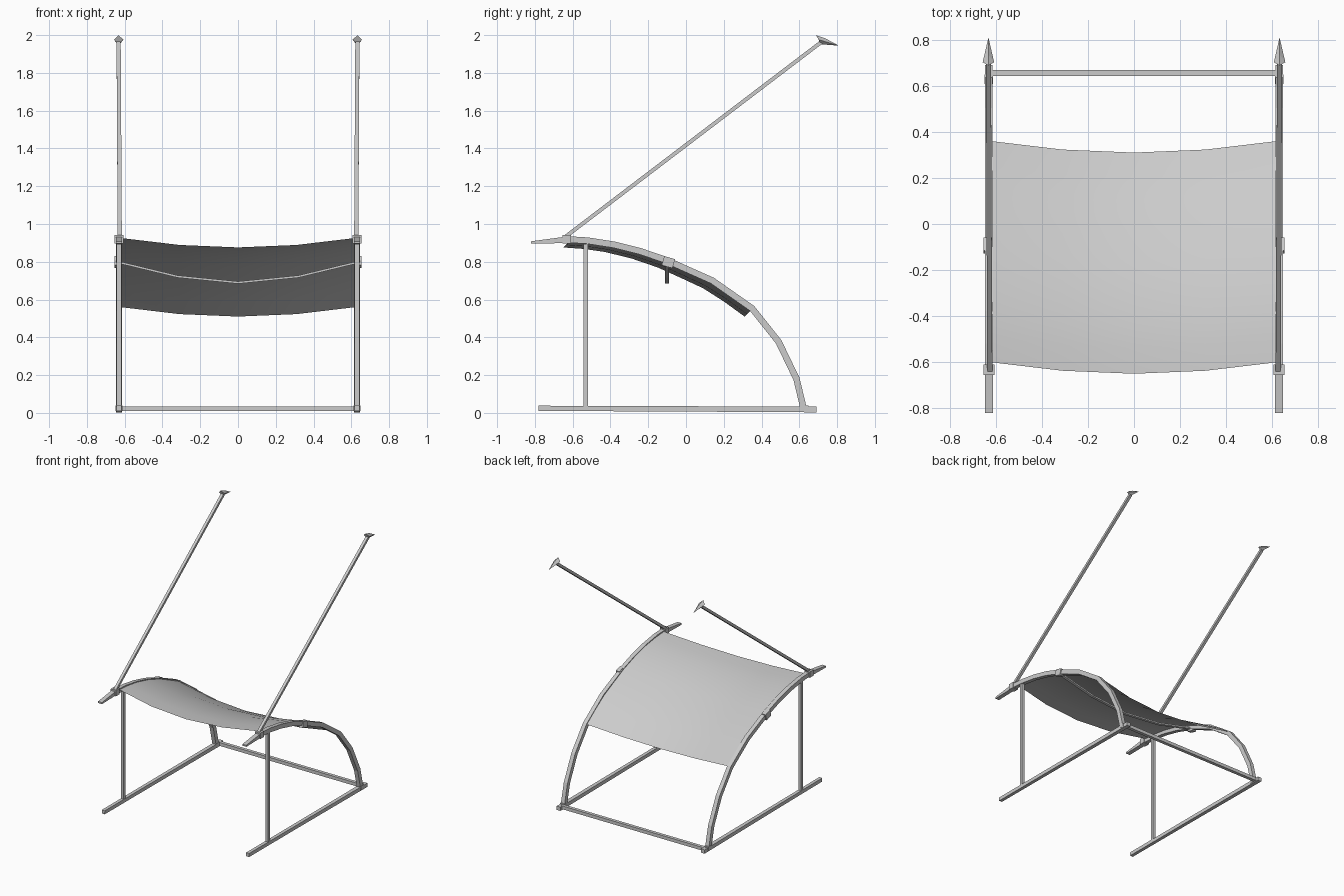
import bpy, bmesh
from mathutils import Vector

if "Cube" in bpy.data.objects:
    bpy.data.objects.remove(bpy.data.objects["Cube"])


def make(name, verts, faces, smooth=False):
    me = bpy.data.meshes.new(name)
    me.from_pydata([tuple(v) for v in verts], [], faces)
    bm = bmesh.new()
    bm.from_mesh(me)
    bmesh.ops.recalc_face_normals(bm, faces=bm.faces)
    bm.to_mesh(me)
    bm.free()
    if smooth:
        me.shade_smooth()
    ob = bpy.data.objects.new(name, me)
    bpy.context.collection.objects.link(ob)
    return ob


def bar(name, pts, sizes, side):
    """Sweep a rectangle along pts; side = width axis, sizes = (width, height) per point."""
    pts = [Vector(p) for p in pts]
    side = Vector(side)
    if isinstance(sizes, tuple):
        sizes = [sizes] * len(pts)
    n, verts, faces = len(pts), [], []
    for i, p in enumerate(pts):
        t = (pts[min(i + 1, n - 1)] - pts[max(i - 1, 0)]).normalized()
        up = side.cross(t).normalized()
        w, h = sizes[i]
        verts += [p + side * w / 2 * a + up * h / 2 * b
                  for a, b in ((-1, -1), (1, -1), (1, 1), (-1, 1))]
    for i in range(n - 1):
        for k in range(4):
            a, b = i * 4 + k, i * 4 + (k + 1) % 4
            faces.append((a, b, b + 4, a + 4))
    faces += [(0, 1, 2, 3), tuple(range(4 * n - 4, 4 * n))]
    return make(name, verts, faces)


X, Y = (1, 0, 0), (0, 1, 0)
# side profile of the curved rail (y, z)
ARC = [(-0.655, 0.92), (-0.52, 0.912), (-0.38, 0.89), (-0.24, 0.855), (-0.10, 0.807),
       (0.14, 0.70), (0.35, 0.553), (0.49, 0.377), (0.585, 0.18), (0.622, 0.025)]

for s, label in ((-1, "left"), (1, "right")):
    x = 0.63 * s
    # ground rail, post and curved rail
    bar("base_rail_" + label, [(x, -0.78, 0.024), (x, -0.18, 0.022), (x, 0.69, 0.018)],
        [(0.026, 0.028), (0.028, 0.028), (0.032, 0.03)], X)
    bar("front_post_" + label, [(x, -0.53, 0.03), (x, -0.53, 0.895)], (0.024, 0.024), X)
    bar("curved_rail_" + label, [(x, y, z) for y, z in ARC], (0.032, 0.034), X)
    # handle with joint block
    bar("handle_" + label, [(x, -0.65, 0.915), (x, -0.82, 0.902)],
        [(0.034, 0.032), (0.034, 0.013)], X)
    bar("handle_block_" + label, [(x, -0.655, 0.919), (x, -0.61, 0.919)], (0.048, 0.046), X)
    # clamp holding the cross brace
    bar("brace_clamp_" + label, [(0.638 * s, -0.122, 0.806), (0.638 * s, -0.065, 0.79)],
        (0.032, 0.05), X)
    bar("rear_joint_" + label, [(x, 0.607, 0.025), (x, 0.648, 0.025)], (0.036, 0.028), X)
    # slanted pole
    bar("pole_" + label, [(0.626 * s, -0.635, 0.935), (0.632 * s, 0.715, 1.962)],
        (0.022, 0.02), X)
    # four-sided spike on the pole end
    px, r = 0.632 * s, 0.025
    make("pole_spike_" + label,
         [(px - r, 0.702, 1.976), (px, 0.688, 1.999), (px + r, 0.702, 1.976),
          (px, 0.708, 1.952), (px, 0.81, 1.944), (px, 0.735, 1.984)],
         [(0, 1, 2, 3), (0, 1, 5), (1, 2, 5), (0, 5, 4), (5, 2, 4), (2, 3, 4), (3, 0, 4)])

# rear ground bar
bar("rear_crossbar", [(-0.63, 0.655, 0.022), (0.63, 0.655, 0.022)], (0.026, 0.026), Y)

# sagging brace under the seat
bar("seat_brace", [(-0.63, -0.10, 0.797), (-0.32, -0.10, 0.722), (0, -0.10, 0.69),
                   (0.32, -0.10, 0.722), (0.63, -0.10, 0.797)], (0.022, 0.012), Y)

# slung fabric seat
rows = [(-0.60, 0.926), (-0.49, 0.918), (-0.38, 0.902), (-0.24, 0.868), (-0.10, 0.82),
        (0.02, 0.766), (0.14, 0.71), (0.25, 0.64), (0.36, 0.56)]
cols = [(-0.622, 0), (-0.31, 0.037), (0, 0.05), (0.31, 0.037), (0.622, 0)]
nc = len(cols)
make("fabric_seat", [(x, y - d, z - d) for y, z in rows for x, d in cols],
     [(r * nc + c, r * nc + c + 1, (r + 1) * nc + c + 1, (r + 1) * nc + c)
      for r in range(len(rows) - 1) for c in range(nc - 1)], smooth=True)
